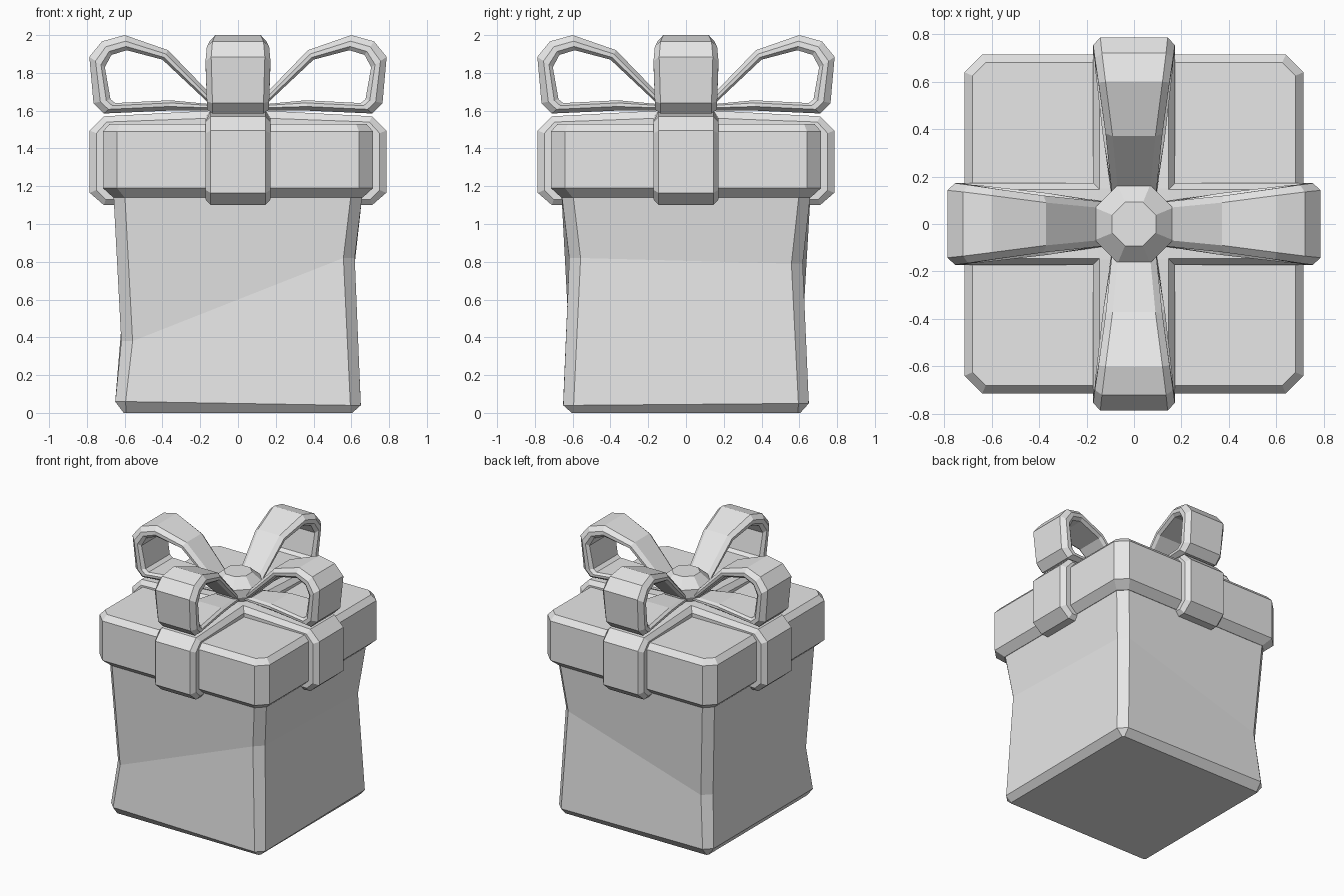
import bpy, bmesh
from math import cos, sin, pi
from mathutils import Vector, Matrix

if "Cube" in bpy.data.objects:
    bpy.data.objects.remove(bpy.data.objects["Cube"], do_unlink=True)

grey = bpy.data.materials.new("plain_grey")
grey.use_nodes = True
grey.diffuse_color = (0.8, 0.8, 0.8, 1)
grey.node_tree.nodes["Principled BSDF"].inputs["Base Color"].default_value = (0.8, 0.8, 0.8, 1)


def loft(name, rings, closed=False, turn=0.0):
    """Skin matching rings of points; cap the ends, or close the chain into a loop."""
    bm = bmesh.new()
    rows = [[bm.verts.new(p) for p in ring] for ring in rings]
    count = len(rows[0])
    pairs = list(zip(rows, rows[1:]))
    if closed:
        pairs.append((rows[-1], rows[0]))
    else:
        bm.faces.new(rows[0])
        bm.faces.new(rows[-1])
    for a, b in pairs:
        for i in range(count):
            j = (i + 1) % count
            bm.faces.new((a[i], a[j], b[j], b[i]))
    bmesh.ops.recalc_face_normals(bm, faces=bm.faces)
    bm.transform(Matrix.Rotation(turn, 4, 'Z'))
    mesh = bpy.data.meshes.new(name)
    bm.to_mesh(mesh)
    bm.free()
    mesh.materials.append(grey)
    obj = bpy.data.objects.new(name, mesh)
    bpy.context.collection.objects.link(obj)
    return obj


def square(half, cut, heights):
    """Square ring with cut corners; one height per corner, from front left of the page."""
    signs = [(-1, -1), (1, -1), (1, 1), (-1, 1)]
    ring = []
    for k, (sx, sy) in enumerate(signs):
        ends = [(sx * half, sy * (half - cut)), (sx * (half - cut), sy * half)]
        if sx * sy < 0:
            ends.reverse()
        ring += [(x, y, heights[k]) for x, y in ends]
    return ring


# Box body with a crooked crease round its sides
loft("box_body", [
    square(0.605, 0.012, [0] * 4),
    square(0.65, 0.055, [0.06, 0.04, 0.05, 0.06]),
    square(0.618, 0.06, [0.38, 0.82, 0.79, 0.45]),
    square(0.66, 0.06, [1.17] * 4),
])

# Lid with bevelled rims
loft("lid", [
    square(0.66, 0.06, [1.14] * 4),
    square(0.715, 0.075, [1.19] * 4),
    square(0.715, 0.075, [1.49] * 4),
    square(0.68, 0.055, [1.53] * 4),
])

# Two ribbon bands crossing over the lid
half_band = [(0.71, 1.1), (0.785, 1.165), (0.785, 1.495), (0.71, 1.57), (0.15, 1.6)]
inner_band = [(0.70, 1.13), (0.75, 1.18), (0.75, 1.48), (0.695, 1.54), (0.15, 1.56)]


def band_slice(profile, v):
    full = profile + [(-u, z) for u, z in reversed(profile)]
    return [(u, v, z) for u, z in full]


for name, turn in (("ribbon_across", 0), ("ribbon_front_to_back", pi / 2)):
    loft(name, [band_slice(inner_band, -0.172), band_slice(half_band, -0.145),
                band_slice(half_band, 0.145), band_slice(inner_band, 0.172)], turn=turn)

# Four bow loops: outer path, inner path and half width
outer = [(0.06, 1.60), (0.37, 1.92), (0.60, 2.0), (0.72, 1.967),
         (0.787, 1.885), (0.765, 1.64), (0.71, 1.585), (0.37, 1.60)]
inner = [(0.15, 1.635), (0.40, 1.87), (0.59, 1.92), (0.67, 1.895),
         (0.705, 1.83), (0.675, 1.66), (0.65, 1.64), (0.36, 1.655)]
widths = [0.09, 0.12, 0.15, 0.165, 0.172, 0.165, 0.165, 0.13]
loop_rings = []
for p, q, w in zip(outer, inner, widths):
    p, q = Vector(p), Vector(q)
    side = [(p, w - 0.03), (p.lerp(q, 0.4), w), (p.lerp(q, 0.75), w), (q, w - 0.02)]
    loop_rings.append([(c.x, v, c.y) for c, v in side] +
                      [(c.x, -v, c.y) for c, v in reversed(side)])
for k, where in enumerate(("left", "back", "right", "front")):
    loft("bow_loop_" + where, loop_rings, closed=True, turn=k * pi / 2)


# Eight-sided knot in the middle
def octagon(r, z):
    return [(r * cos(pi * (k + 0.5) / 4), r * sin(pi * (k + 0.5) / 4), z) for k in range(8)]


loft("bow_knot", [octagon(0.13, 1.57), octagon(0.178, 1.64),
                  octagon(0.178, 1.70), octagon(0.1, 1.77)])
